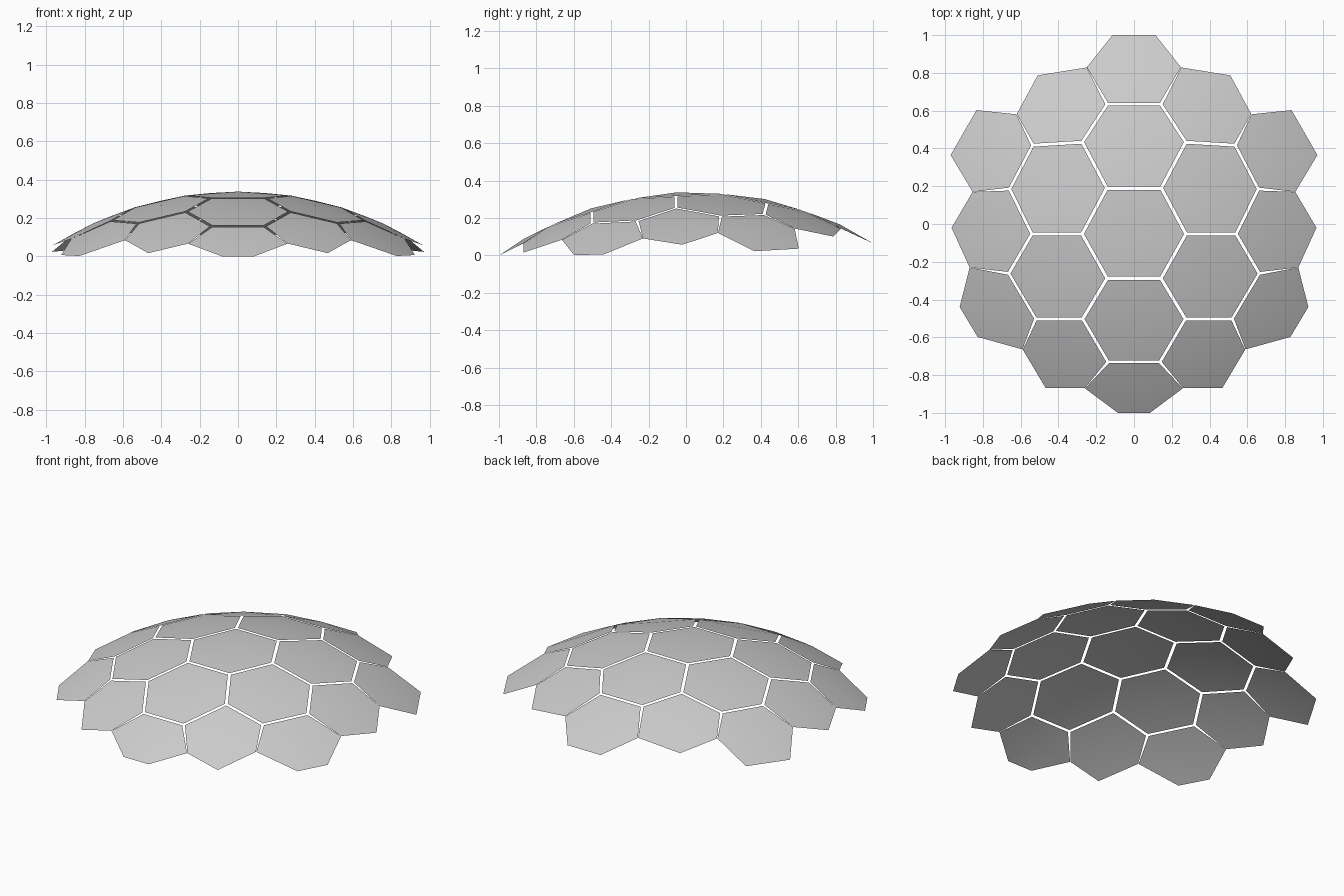
import bpy
from math import sqrt

if "Cube" in bpy.data.objects:
    bpy.data.objects.remove(bpy.data.objects["Cube"])

R, CY, TOP = 1.8, 0.05, 0.34    # dome sphere radius, centre y, crown height
GAP = 0.037                     # how far shared corners draw back from the seams

# Seam zigzags in plan, back to front, on the outer side of each panel column
seams = [
    [(.114, 1), (.25, .83), (.143, .635), (.274, .434), (.145, .19), (.275, -.053),
     (.143, -.288), (.272, -.503), (.138, -.732), (.26, -.87), (.085, -1)],
    [(.51, .787), (.622, .582), (.537, .418), (.659, .185), (.542, -.053),
     (.664, -.262), (.521, -.503), (.59, -.665), (.468, -.868)],
    [(.834, .603), (.971, .365), (.854, .17), (.966, -.02), (.87, -.23),
     (.923, -.439), (.828, -.598)],
]


def on_dome(x, y):
    return (x, y, TOP - R + sqrt(R * R - x * x - (y - CY) ** 2))


def corners(col, start):
    """Three seam points, each with a flag telling if it lies on the dome rim."""
    n = len(seams[col])
    return [(seams[col][i], col == 2 or i < 2 or i > n - 3)
            for i in range(start, start + 3)]


def panel(name, inner, outer, side):
    """Six-sided panel fanned around a raised middle point."""
    ring = inner + outer[::-1]
    cx = sum(p[0] for p, _ in ring) / 6
    cy = sum(p[1] for p, _ in ring) / 6
    pts = []
    for (x, y), rim in ring:
        g = 0.006 if rim and ((x, y) in seams[0][1:-1] + seams[1][1:-1]) else 0 if rim else GAP
        pts.append(on_dome(side * (x + (cx - x) * g), y + (cy - y) * g))
    pts.append(on_dome(side * cx, cy))
    faces = [(i, (i + 1) % 6, 6) for i in range(6)]
    if side < 0:
        faces = [f[::-1] for f in faces]
    mesh = bpy.data.meshes.new(name)
    mesh.from_pydata(pts, [], faces)
    mesh.shade_smooth()
    bpy.context.collection.objects.link(bpy.data.objects.new(name, mesh))


# Middle column of five panels
for k in range(5):
    right = corners(0, 2 * k)
    left = [((-p[0], p[1]), rim) for p, rim in right]
    panel(f"middle_panel_{k + 1}", left, right, 1)

# Side columns of four and three panels, mirrored left and right
for side, label in ((1, "right"), (-1, "left")):
    for col, count in ((1, 4), (2, 3)):
        for k in range(count):
            panel(f"{label}_column_{col}_panel_{k + 1}",
                  corners(col - 1, 2 * k + 1), corners(col, 2 * k), side)
